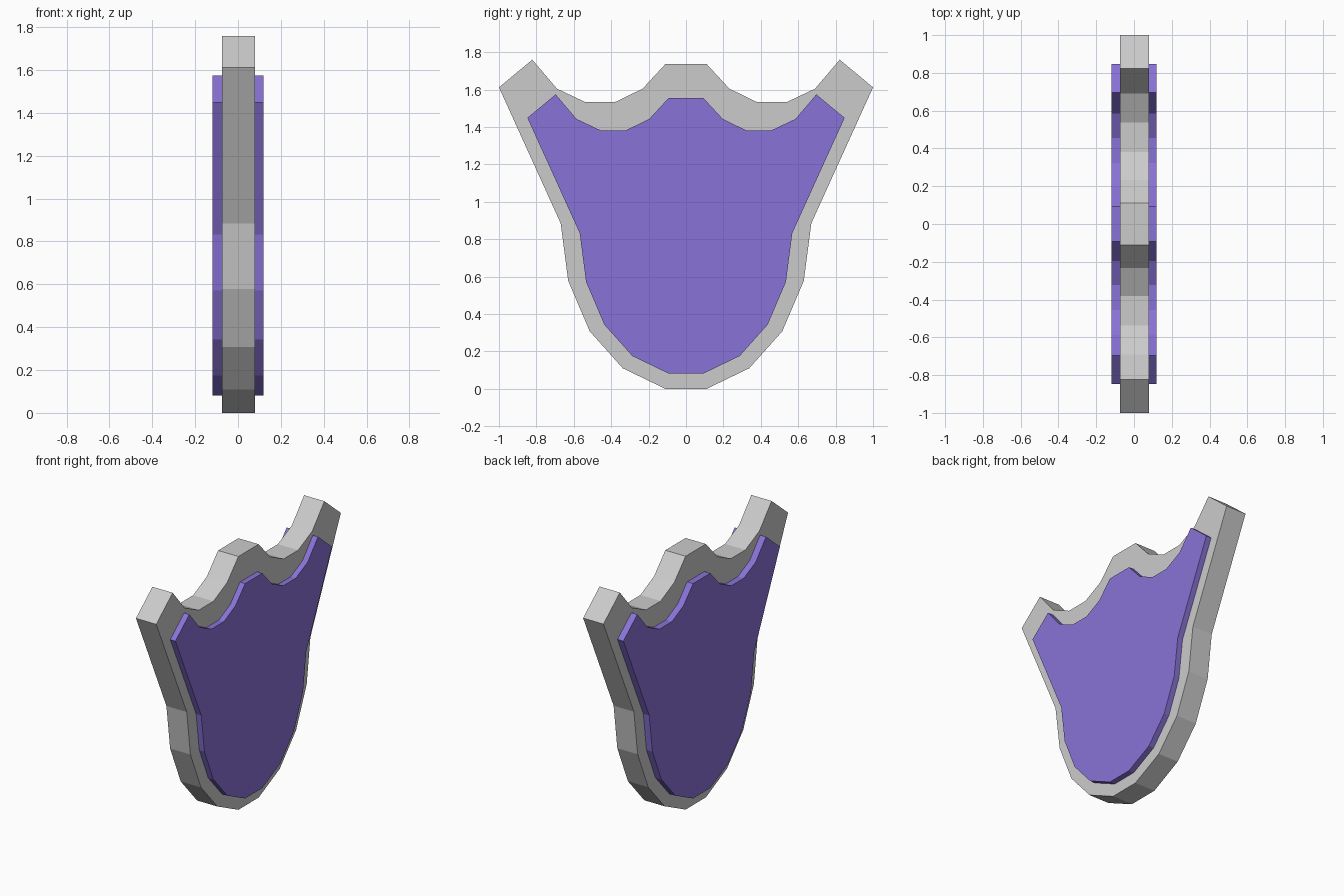
import bpy, bmesh

if "Cube" in bpy.data.objects:
    bpy.data.objects.remove(bpy.data.objects["Cube"])

# Right half of the shield outline (y, z), from bottom to top
HALF = [(0.11, 0.0), (0.338, 0.11), (0.515, 0.308), (0.63, 0.578),
        (0.67, 0.885), (1.0, 1.612), (0.822, 1.76), (0.69, 1.605),
        (0.538, 1.533), (0.38, 1.533), (0.232, 1.605), (0.11, 1.737)]
OUTLINE = HALF + [(-y, z) for y, z in reversed(HALF)]


def slab(name, x0, x1, scale=1.0, lift=0.0):
    """Extrude the (scaled) outline along x from x0 to x1."""
    bm = bmesh.new()
    face = bm.faces.new([bm.verts.new((x0, y * scale, z * scale + lift))
                         for y, z in OUTLINE])
    ext = bmesh.ops.extrude_face_region(bm, geom=[face], use_keep_orig=True)
    top = [g for g in ext["geom"] if isinstance(g, bmesh.types.BMVert)]
    bmesh.ops.translate(bm, verts=top, vec=(x1 - x0, 0, 0))
    bmesh.ops.recalc_face_normals(bm, faces=bm.faces)
    mesh = bpy.data.meshes.new(name)
    bm.to_mesh(mesh)
    bm.free()
    obj = bpy.data.objects.new(name, mesh)
    bpy.context.collection.objects.link(obj)
    return obj


# Grey rim body
slab("shield_rim", -0.074, 0.080)

# Raised purple panel showing on both faces
panel = slab("shield_panel", -0.119, 0.119, scale=0.848, lift=0.082)
purple = bpy.data.materials.new("purple")
purple.diffuse_color = (0.25, 0.17, 0.68, 1.0)
purple.use_nodes = True
purple.node_tree.nodes["Principled BSDF"].inputs["Base Color"].default_value = purple.diffuse_color
panel.data.materials.append(purple)
